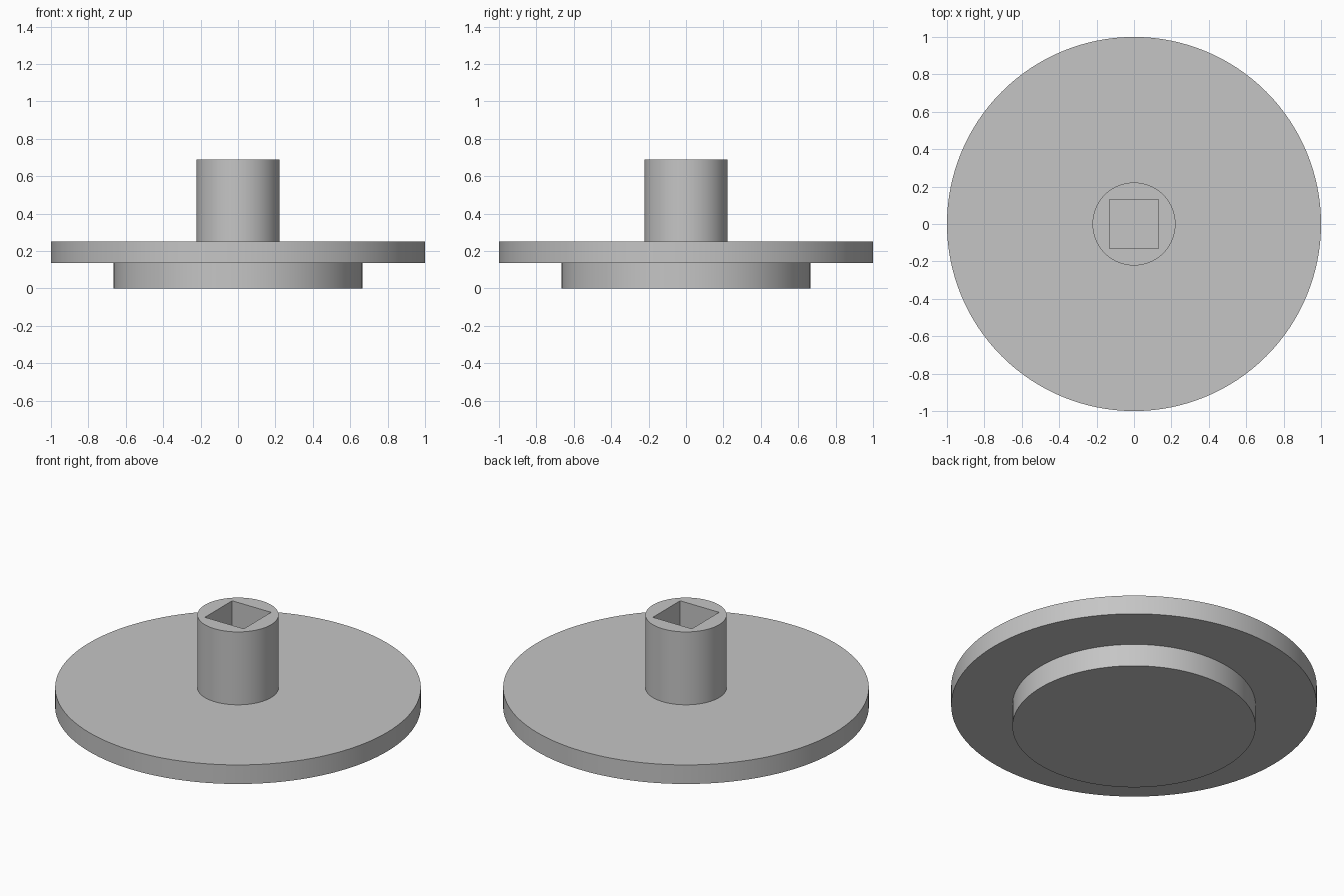
import bpy, bmesh, math

SEGMENTS = 128
SOCKET_HALF = 0.13
SOCKET_FLOOR = 0.25
TOP = 0.69

default_cube = bpy.data.objects.get("Cube")
if default_cube:
    bpy.data.objects.remove(default_cube, do_unlink=True)

# Single grey material
grey = bpy.data.materials.new("plain grey")
grey.use_nodes = True
colour = (0.56, 0.56, 0.56, 1)
grey.diffuse_color = colour
for node in grey.node_tree.nodes:
    if node.type == 'BSDF_PRINCIPLED':
        node.inputs["Base Color"].default_value = colour


def ring(bm, radius, z):
    """Circle of vertices at the given height."""
    step = math.tau / SEGMENTS
    return [bm.verts.new((radius * math.cos(i * step), radius * math.sin(i * step), z))
            for i in range(SEGMENTS)]


def add_object(name, bm):
    bmesh.ops.recalc_face_normals(bm, faces=bm.faces)
    mesh = bpy.data.meshes.new(name)
    bm.to_mesh(mesh)
    bm.free()
    mesh.materials.append(grey)
    obj = bpy.data.objects.new(name, mesh)
    bpy.context.collection.objects.link(obj)
    return obj


# Turned body: lower boss, wide flange, upright hub
profile = [(0.665, 0), (0.665, 0.135), (1, 0.135), (1, 0.25), (0.222, 0.25), (0.222, TOP)]
bm = bmesh.new()
rings = [ring(bm, r, z) for r, z in profile]
for low, high in zip(rings, rings[1:]):
    for i in range(SEGMENTS):
        j = (i + 1) % SEGMENTS
        bm.faces.new((low[i], low[j], high[j], high[i]))
bm.faces.new(rings[0])
bm.faces.new(rings[-1])
body = add_object("flanged_hub", bm)

# Square drive socket cut down the hub
bm = bmesh.new()
bmesh.ops.create_cube(bm, size=2)
depth = TOP - SOCKET_FLOOR
bmesh.ops.scale(bm, vec=(SOCKET_HALF, SOCKET_HALF, depth), verts=bm.verts)
bmesh.ops.translate(bm, vec=(0, 0, SOCKET_FLOOR + depth), verts=bm.verts)
cutter = add_object("socket_cutter", bm)
cutter.hide_render = True

cut = body.modifiers.new("square socket", 'BOOLEAN')
cut.operation = 'DIFFERENCE'
cut.solver = 'EXACT'
cut.object = cutter
bpy.context.view_layer.objects.active = body
bpy.ops.object.modifier_apply(modifier=cut.name)
bpy.data.objects.remove(cutter, do_unlink=True)

# Smooth round walls with crisp rims
body.data.shade_smooth()
body.data.set_sharp_from_angle(angle=math.radians(30))
